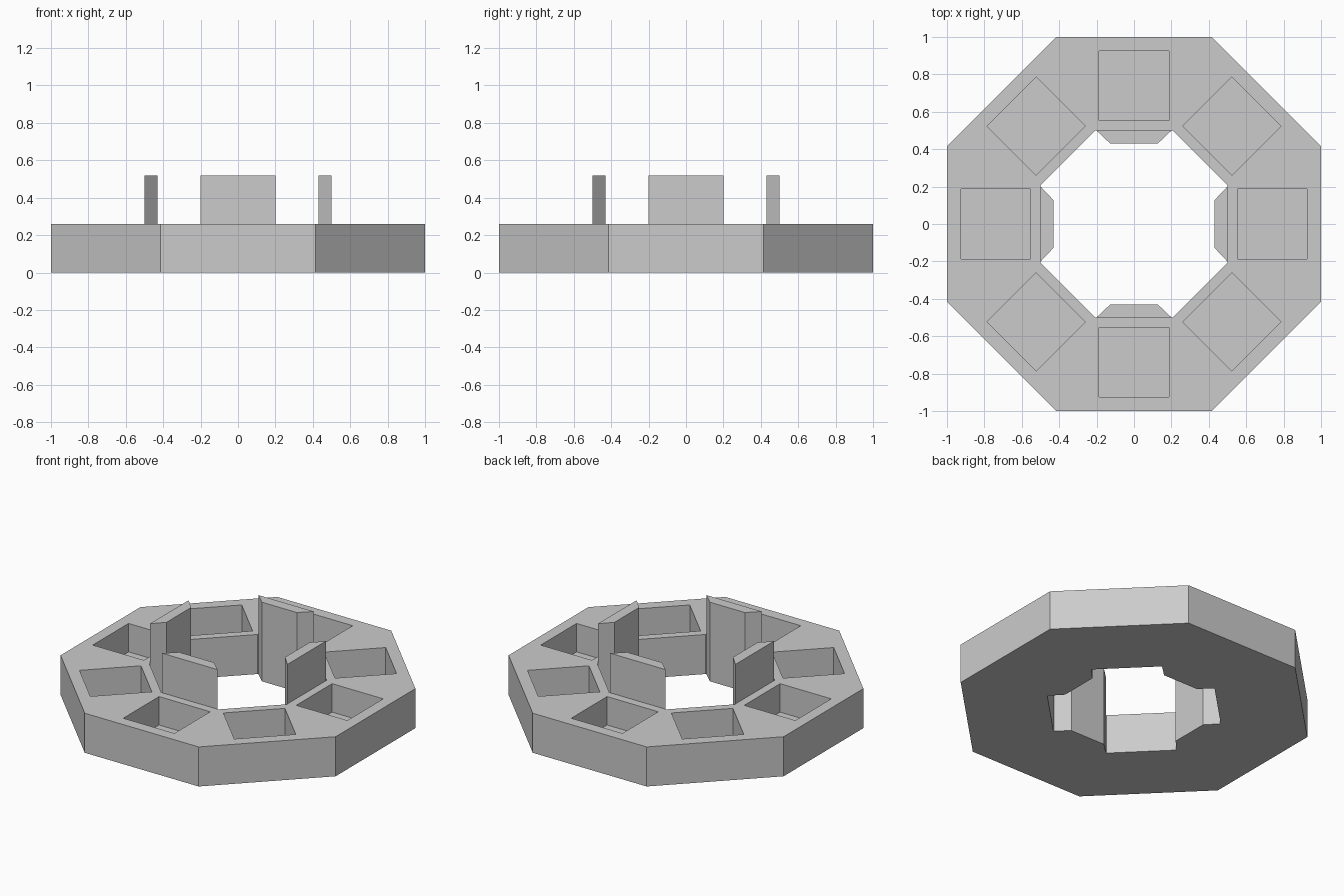
import bpy, bmesh
from math import radians, tan
from mathutils import Matrix

cube = bpy.data.objects.get("Cube")
if cube:
    bpy.data.objects.remove(cube, do_unlink=True)

SIDES = 8
OUTER, INNER = 1.0, 0.5              # distance from centre to the flat sides
RING_TOP, TAB_TOP, FLOOR = 0.26, 0.52, 0.073
POCKET_MID, POCKET_HALF = 0.74, 0.186
TAB_FRONT, TAB_HALF = 0.43, 0.127
SLOPE = tan(radians(180 / SIDES))

grey = bpy.data.materials.new("plain grey")
grey.use_nodes = True
colour = (0.6, 0.6, 0.6, 1)
grey.diffuse_color = colour
grey.node_tree.nodes["Principled BSDF"].inputs["Base Color"].default_value = colour


def finish(name, bm):
    """Weld the mesh, fix its normals and put it in the scene."""
    bmesh.ops.remove_doubles(bm, verts=bm.verts, dist=0.0005)
    bmesh.ops.recalc_face_normals(bm, faces=bm.faces)
    mesh = bpy.data.meshes.new(name)
    bm.to_mesh(mesh)
    bm.free()
    mesh.materials.append(grey)
    obj = bpy.data.objects.new(name, mesh)
    bpy.context.collection.objects.link(obj)
    return obj


def loop(bm, points, z, turn):
    return [bm.verts.new(turn @ Matrix.Translation((x, y, z)).translation)
            for x, y in points]


def strip(bm, a, b, sides=range(4)):
    """Join two four-point loops with quads."""
    for i in sides:
        j = (i + 1) % 4
        bm.faces.new((a[i], a[j], b[j], b[i]))


def trapezoid(near, near_half, far, far_half):
    return [(-near_half, near), (near_half, near), (far_half, far), (-far_half, far)]


# Octagonal ring: eight equal segments, each with a square pocket in its top
wedge = trapezoid(INNER, INNER * SLOPE, OUTER, OUTER * SLOPE)
pocket = trapezoid(POCKET_MID - POCKET_HALF, POCKET_HALF,
                   POCKET_MID + POCKET_HALF, POCKET_HALF)
bm = bmesh.new()
for k in range(SIDES):
    turn = Matrix.Rotation(radians(360 / SIDES * k), 4, "Z")
    base = loop(bm, wedge, 0, turn)
    top = loop(bm, wedge, RING_TOP, turn)
    rim = loop(bm, pocket, RING_TOP, turn)
    floor = loop(bm, pocket, FLOOR, turn)
    bm.faces.new(base)
    strip(bm, base, top, (0, 2))     # inner and outer walls
    strip(bm, top, rim)              # top around the pocket
    strip(bm, rim, floor)            # pocket walls
    bm.faces.new(floor)
finish("pocketed_ring", bm)

# Four upright tabs lining the hole, with bevelled sides
tab_plan = trapezoid(TAB_FRONT, TAB_HALF, INNER, INNER * SLOPE - 0.006)
for k, side in enumerate(("back", "right", "front", "left")):
    turn = Matrix.Rotation(radians(90 * k), 4, "Z")
    bm = bmesh.new()
    base = loop(bm, tab_plan, 0, turn)
    top = loop(bm, tab_plan, TAB_TOP, turn)
    bm.faces.new(base)
    bm.faces.new(top)
    strip(bm, base, top)
    finish(side + "_tab", bm)
